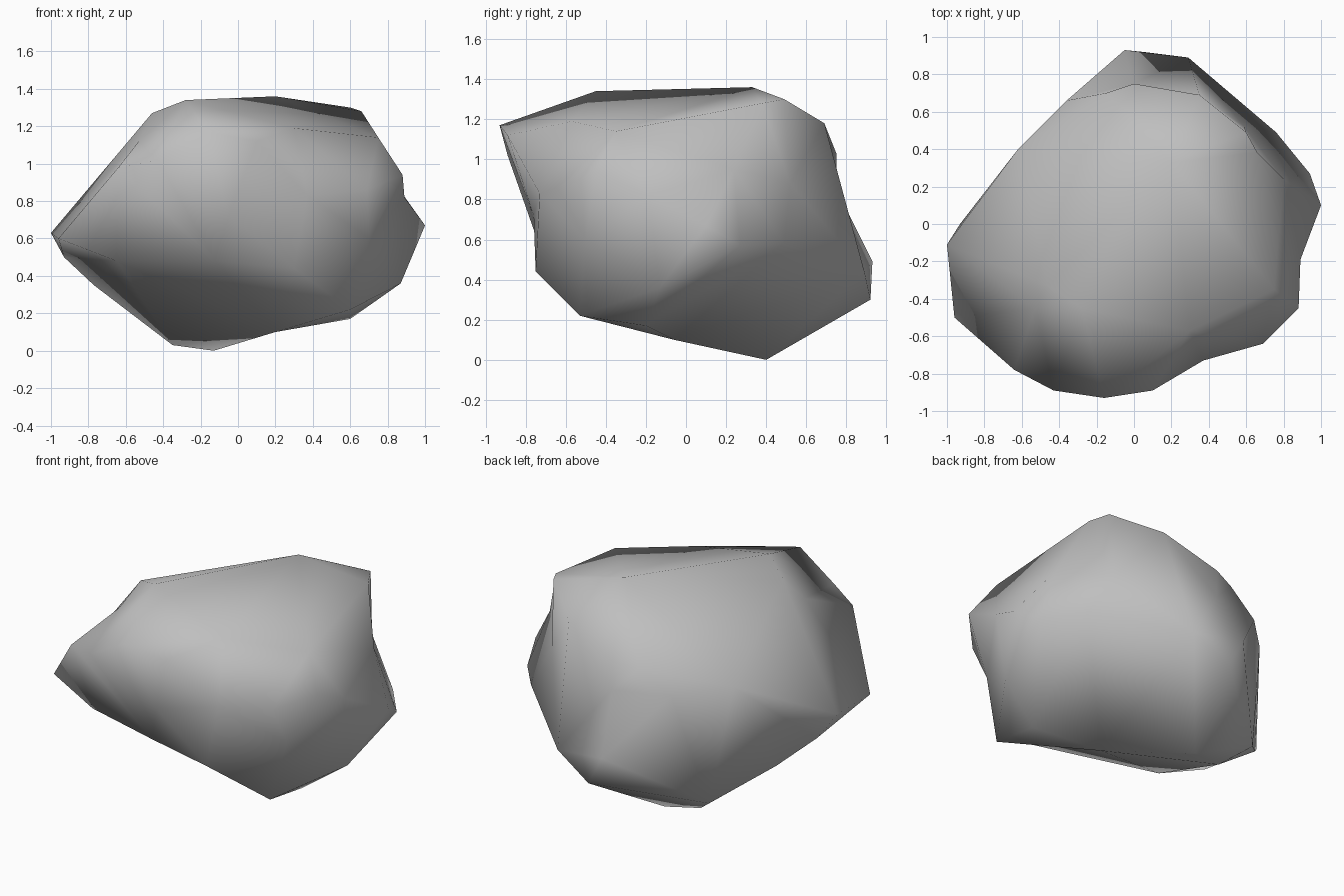
import bpy
import bmesh
from mathutils import Vector

default_cube = bpy.data.objects.get("Cube")
if default_cube:
    bpy.data.objects.remove(default_cube, do_unlink=True)

# Corner points of the boulder, in hundredths of a unit, grouped by region
TOP = [(-28, -45, 134), (20, 33, 136), (60, 49, 130), (66, 38, 128),
       (75, -35, 114), (30, -57, 119), (-46, -33, 127)]
FRONT = [(-16, -93, 117), (10, -89, 112), (-43, -89, 102), (-64, -78, 98),
         (-53, -45, 112), (37, -73, 83), (-5, -76, 72), (-12, -70, 48),
         (30, -75, 44), (69, -64, 86), (-65, -55, 48)]
RIGHT_FLANK = [(88, -45, 94), (89, -19, 82), (100, 10, 67), (94, 27, 57),
               (76, 49, 58), (87, -13, 36), (80, 24, 95), (59, 52, 88),
               (70, -50, 60)]
BACK = [(0, 75, 103), (0, 75, 85), (29, 89, 44), (5, 92, 30), (-5, 93, 49),
        (-36, 66, 87), (-15, 70, 100), (-62, 40, 90), (35, 69, 118)]
LEFT_FLANK = [(-100, -11, 63), (-96, -50, 60), (-93, 0, 50)]
UNDERSIDE = [(-13, 40, 0), (-35, 35, 3), (-50, 48, 15), (-77, 18, 35),
             (60, -53, 22), (60, -20, 17), (20, -6, 10)]

CENTRE = Vector((0, 0, 0.68))


def make_material(name, colour):
    material = bpy.data.materials.new(name)
    material.use_nodes = True
    material.diffuse_color = colour
    shader = material.node_tree.nodes["Principled BSDF"]
    shader.inputs["Base Color"].default_value = colour
    shader.inputs["Roughness"].default_value = 0.9
    return material


def build_boulder(name, regions, material):
    """Connect the corners on a sphere, then push each one out to its place,
    so that hollows in the stone survive."""
    bm = bmesh.new()
    target = {}
    for region in regions:
        for corner in region:
            position = Vector(corner) / 100
            vert = bm.verts.new((position - CENTRE).normalized())
            target[vert] = position
    bmesh.ops.convex_hull(bm, input=list(bm.verts))
    for vert, position in target.items():
        vert.co = position
    bmesh.ops.recalc_face_normals(bm, faces=list(bm.faces))
    for face in bm.faces:
        face.smooth = True

    mesh = bpy.data.meshes.new(name)
    bm.to_mesh(mesh)
    bm.free()
    mesh.materials.append(material)
    boulder = bpy.data.objects.new(name, mesh)
    bpy.context.collection.objects.link(boulder)
    return boulder


# One smooth grey stone
stone_grey = make_material("stone_grey", (0.52, 0.52, 0.52, 1))
build_boulder("boulder",
              [TOP, FRONT, RIGHT_FLANK, BACK, LEFT_FLANK, UNDERSIDE],
              stone_grey)
